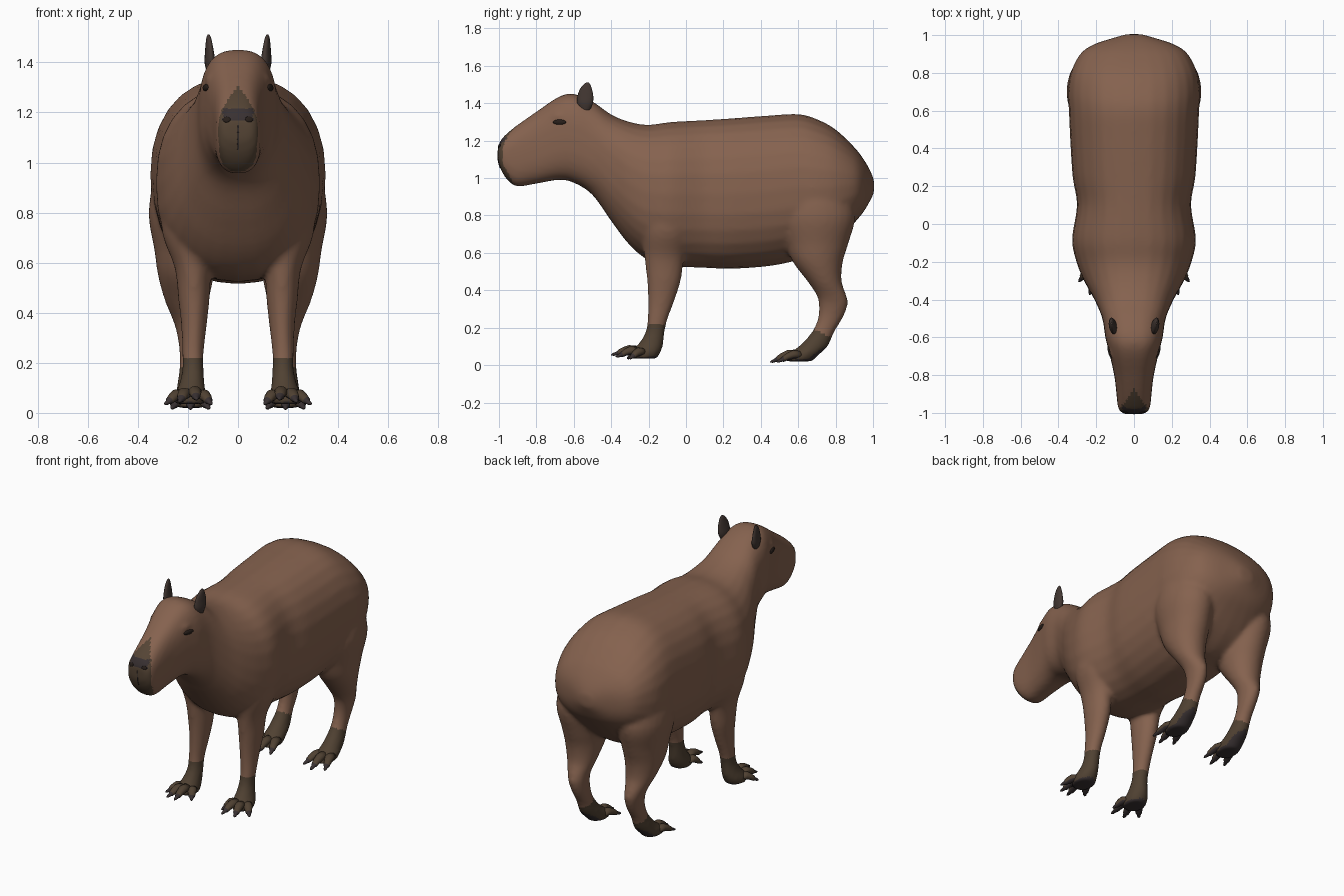
import bpy, bmesh, math
from mathutils import Vector, Matrix

old = bpy.data.objects.get("Cube")
if old:
    bpy.data.objects.remove(old, do_unlink=True)


def material(name, rgb):
    m = bpy.data.materials.new(name)
    m.use_nodes = True
    m.diffuse_color = (*rgb, 1)
    bsdf = m.node_tree.nodes["Principled BSDF"]
    bsdf.inputs["Base Color"].default_value = (*rgb, 1)
    bsdf.inputs["Roughness"].default_value = 0.8
    return m


fur = material("brown_fur", (0.235, 0.122, 0.077))
foot = material("dark_foot_fur", (0.08, 0.053, 0.032))
muzzle = material("olive_muzzle", (0.09, 0.058, 0.035))
skin = material("dark_skin", (0.04, 0.03, 0.031))
ear_mat = material("ear_skin", (0.055, 0.038, 0.032))
eye_mat = material("eye_dark", (0.02, 0.013, 0.01))


def smooth_rows(rows, steps=4):
    """Catmull-Rom interpolation of rows of numbers."""
    out = []
    for i in range(len(rows) - 1):
        a, b, c, d = (rows[min(max(i + k, 0), len(rows) - 1)] for k in (-1, 0, 1, 2))
        for s in range(steps):
            t = s / steps
            out.append([q + t / 2 * (r - p + t * (2*p - 5*q + 4*r - w + t * (3*(q - r) + w - p)))
                        for p, q, r, w in zip(a, b, c, d)])
    return out + [list(rows[-1])]


def ring(centre, u, v, e=1.0, n=28):
    """Superellipse of points around a centre, spanned by u and v."""
    pts = []
    for k in range(n):
        a = math.tau * k / n
        c, s = math.cos(a), math.sin(a)
        pts.append(Vector(centre) + Vector(u) * math.copysign(abs(c) ** e, c)
                   + Vector(v) * math.copysign(abs(s) ** e, s))
    return pts


def loft(bm, rings):
    loops = [[bm.verts.new(p) for p in r] for r in rings]
    faces = [bm.faces.new(loops[0]), bm.faces.new(loops[-1])]
    for a, b in zip(loops, loops[1:]):
        for k in range(len(a)):
            j = (k + 1) % len(a)
            faces.append(bm.faces.new((a[k], a[j], b[j], b[k])))
    bmesh.ops.recalc_face_normals(bm, faces=faces)


def ellipsoid(bm, centre, radii, turn=None):
    mat = Matrix.Translation(centre) @ (turn or Matrix()) @ Matrix.Diagonal((*radii, 1))
    bmesh.ops.create_uvsphere(bm, u_segments=20, v_segments=12, radius=1, matrix=mat)


def finish(bm, name, mats):
    me = bpy.data.meshes.new(name)
    bm.to_mesh(me)
    bm.free()
    ob = bpy.data.objects.new(name, me)
    bpy.context.collection.objects.link(ob)
    for m in mats:
        me.materials.append(m)
    for p in me.polygons:
        p.use_smooth = True
    return ob


# Trunk and head: y, top, bottom, half width
trunk = [
    (-1.005, 1.17, 1.09, .055), (-.985, 1.21, 1.035, .08), (-.95, 1.245, .985, .088),
    (-.9, 1.285, .955, .093), (-.8, 1.355, .97, .105), (-.68, 1.435, .99, .132),
    (-.6, 1.45, .975, .152), (-.5, 1.41, .91, .168), (-.4, 1.34, .77, .21),
    (-.3, 1.3, .64, .265), (-.2, 1.285, .56, .305), (-.08, 1.3, .53, .328),
    (.1, 1.31, .52, .302), (.25, 1.32, .515, .325), (.45, 1.335, .53, .338),
    (.6, 1.342, .56, .345), (.7, 1.315, .58, .35), (.8, 1.26, .65, .335),
    (.9, 1.165, .76, .285), (.95, 1.1, .82, .215), (.985, 1.04, .88, .11), (1.005, .99, .92, .04)]

# Legs: x, y, z, half width, half depth
front_leg = [
    (.2, -.09, .9, .11, .15), (.195, -.1, .72, .108, .14), (.18, -.115, .58, .073, .108),
    (.176, -.118, .45, .062, .09), (.176, -.133, .34, .05, .07), (.18, -.153, .24, .043, .053),
    (.18, -.167, .17, .043, .052), (.185, -.19, .11, .052, .068), (.19, -.215, .07, .064, .08),
    (.19, -.225, .035, .06, .07)]
hind_leg = [
    (.19, .69, .98, .14, .17), (.212, .7, .8, .145, .205), (.208, .7, .65, .126, .168),
    (.208, .705, .55, .112, .133), (.205, .74, .45, .088, .092), (.2, .775, .38, .064, .08),
    (.195, .788, .33, .052, .078), (.19, .775, .26, .045, .068), (.19, .735, .18, .044, .06),
    (.19, .68, .1, .055, .078), (.19, .625, .055, .064, .085), (.19, .6, .02, .058, .075)]

bm = bmesh.new()
rings = []
for y, top, low, w in smooth_rows(trunk):
    e = .74 + .12 * min(max((y + .6) / .3, 0), 1)
    rings.append(ring((0, y, (top + low) / 2), (w, 0, 0), (0, 0, (top - low) / 2), e))
loft(bm, rings)
for side in (-1, 1):
    for leg in (front_leg, hind_leg):
        loft(bm, [ring((side * x, y, z), (rx, 0, 0), (0, ry, 0))
                  for x, y, z, rx, ry in smooth_rows(leg)])
    # Brow ridge
    ellipsoid(bm, (side * .105, -.665, 1.33), (.028, .055, .02))
body = finish(bm, "body", [fur, foot, muzzle, skin])

# Fuse trunk and legs into one skin
remesh = body.modifiers.new("fuse", 'REMESH')
remesh.mode = 'VOXEL'
remesh.voxel_size = .0125
remesh.use_smooth_shade = True
relax = body.modifiers.new("relax", 'SMOOTH')
relax.factor = .5
relax.iterations = 8
bpy.context.view_layer.objects.active = body
body.select_set(True)
for name in ("fuse", "relax"):
    bpy.ops.object.modifier_apply(modifier=name)


def coat(c, n):
    """Colour slot of a body face from its centre and normal."""
    x, y, z = abs(c.x), c.y, c.z
    if z < (.215 if y < .3 else .17 - .5 * (y - .73)):
        return 3 if n.z < -.5 and z < .12 else 1
    if y < -.86:
        if z > 1.215:
            return 2 if y < -.87 - 1.5 * x else 0
        if n.y < -.45 and x < .084:
            return 3 if 1.165 < z and x < .06 else 2
    return 0


for p in body.data.polygons:
    p.material_index = coat(p.center, p.normal)
    p.use_smooth = True

# Toes with claws: start and tip of each, for the left side
toes = {
    "front_toe": [((.15, -.24, .07), (.105, -.315, .035)), ((.175, -.26, .08), (.165, -.4, .055)),
                  ((.205, -.26, .075), (.235, -.375, .045)), ((.225, -.23, .07), (.293, -.305, .035))],
    "hind_toe": [((.155, .61, .055), (.115, .485, .018)), ((.19, .59, .06), (.19, .45, .016)),
                 ((.225, .61, .055), (.265, .485, .018))]}
shape = [(0, .028, 0), (.3, .027, .012), (.55, .022, .01), (.72, .018, .004),
         (.78, .012, .002), (.92, .009, 0), (1, .003, 0)]
for kind, pairs in toes.items():
    for side, label in ((1, "left"), (-1, "right")):
        for k, (a, b) in enumerate(pairs):
            a, b = Vector(a), Vector(b)
            a.x, b.x = side * a.x, side * b.x
            across = (b - a).cross(Vector((0, 0, 1))).normalized()
            up = across.cross(b - a).normalized()
            bm = bmesh.new()
            loft(bm, [ring(a.lerp(b, t) + Vector((0, 0, lift)), across * r, up * r * .85, n=12)
                      for t, r, lift in shape])
            toe = finish(bm, f"{label}_{kind}_{k + 1}", [foot, skin])
            for p in toe.data.polygons:
                along = (p.center - a).dot(b - a) / (b - a).length_squared
                p.material_index = 1 if along > .7 or p.normal.z < -.4 else 0

# Ears: upright cupped leaves, height, y, half depth, half thickness
ear_rows = [(1.36, -.54, .024, .014), (1.4, -.54, .042, .02), (1.44, -.538, .042, .016),
            (1.475, -.535, .032, .012), (1.5, -.53, .018, .008), (1.512, -.527, .005, .003)]
for side, label in ((1, "left"), (-1, "right")):
    bm = bmesh.new()
    loft(bm, [ring((side * (.112 + .05 * (z - 1.4)), y, z),
                   (t, side * -.3 * t, 0), (side * .2 * d, d, 0), n=16)
              for z, y, d, t in smooth_rows(ear_rows)])
    finish(bm, label + "_ear", [ear_mat])

    # Eye and nostril set on the skin
    _, spot, normal, _ = body.closest_point_on_mesh(Vector((side * .16, -.685, 1.302)))
    turn = normal.to_track_quat('X', 'Z').to_matrix().to_4x4()
    bm = bmesh.new()
    ellipsoid(bm, spot, (.009, .036, .014), turn)
    finish(bm, label + "_eye", [eye_mat])
    _, spot, normal, _ = body.closest_point_on_mesh(Vector((side * .05, -1.02, 1.18)))
    turn = normal.to_track_quat('X', 'Z').to_matrix().to_4x4()
    bm = bmesh.new()
    ellipsoid(bm, spot, (.005, .016, .012), turn)
    finish(bm, label + "_nostril", [eye_mat])

# Cleft of the upper lip
bm = bmesh.new()
cleft = [body.closest_point_on_mesh(Vector((0, -1.05, 1.15 - .03 * k)))[1] for k in range(5)]
loft(bm, [ring(c, (.003, 0, 0), (0, .003, 0), n=8) for c in cleft])
finish(bm, "lip_cleft", [skin])
